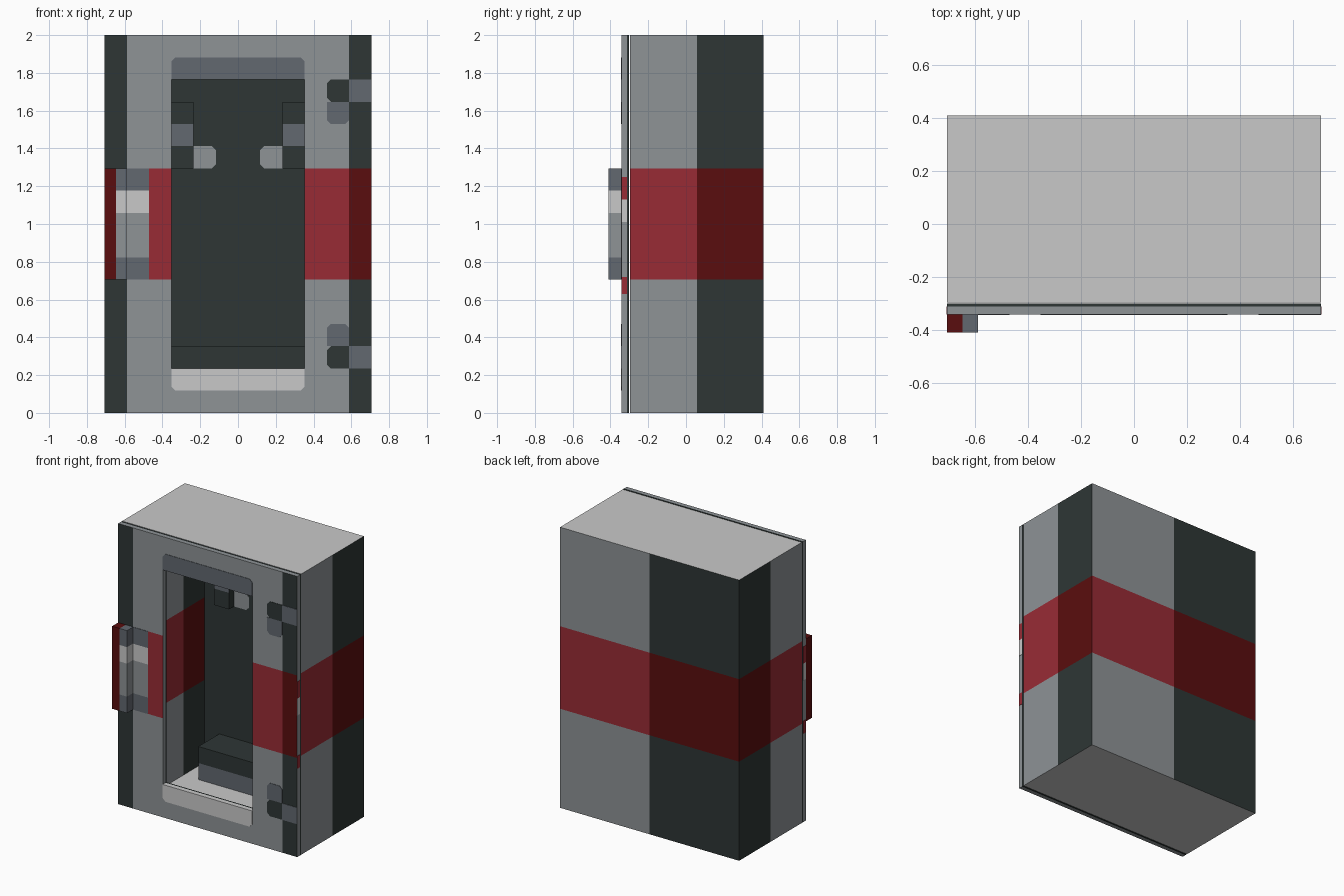
import bpy, bmesh
from mathutils import Vector

cube = bpy.data.objects.get("Cube")
if cube:
    bpy.data.objects.remove(cube, do_unlink=True)

U = 2 / 17                      # module: the locker is 12 x 17 modules
BACK, BOX_FRONT = 0.41, 0.41 - 6 * U
DOOR_FRONT, DOOR_BACK, LINER_BACK = -0.341, -0.312, -0.301
INNER_BACK = BACK - U


def srgb(r, g, b):
    lin = lambda c: c / 12.92 if c <= 0.04045 else ((c + 0.055) / 1.055) ** 2.4
    return (lin(r / 255), lin(g / 255), lin(b / 255), 1)


PALETTE = {
    "mid_grey": srgb(142, 147, 150),
    "charcoal": srgb(46, 54, 53),
    "red": srgb(152, 43, 53),
    "dark_red": srgb(90, 13, 14),
    "light_grey": srgb(201, 201, 201),
    "slate": srgb(98, 104, 112),
}
NAMES = list(PALETTE)
MATS = []
for mat_name, colour in PALETTE.items():
    m = bpy.data.materials.new(mat_name)
    m.use_nodes = True
    m.diffuse_color = colour
    m.node_tree.nodes["Principled BSDF"].inputs["Base Color"].default_value = colour
    MATS.append(m)


def cut(bm, axis, values):
    """Slice every face along planes square to one axis."""
    no = Vector([float(i == axis) for i in range(3)])
    for v in values:
        bmesh.ops.bisect_plane(bm, geom=bm.verts[:] + bm.edges[:] + bm.faces[:],
                               plane_co=no * v, plane_no=no, dist=1e-5)


def add_cuboid(bm, lo, hi):
    lo, hi = Vector(lo), Vector(hi)
    verts = bmesh.ops.create_cube(bm, size=1)["verts"]
    for v in verts:
        v.co = (lo + hi) / 2 + v.co * (hi - lo)
    return list({f for v in verts for f in v.link_faces})


def finish(bm, name, rule):
    """Colour faces by rule(centre, normal), or by one colour name."""
    bm.normal_update()
    for f in bm.faces:
        key = rule if isinstance(rule, str) else rule(f.calc_center_median(), f.normal)
        f.material_index = NAMES.index(key)
    mesh = bpy.data.meshes.new(name)
    bm.to_mesh(mesh)
    bm.free()
    for m in MATS:
        mesh.materials.append(m)
    obj = bpy.data.objects.new(name, mesh)
    bpy.context.collection.objects.link(obj)
    return obj


def box(name, lo, hi, rule, xcuts=(), zcuts=()):
    bm = bmesh.new()
    add_cuboid(bm, lo, hi)
    cut(bm, 0, xcuts)
    cut(bm, 2, zcuts)
    return finish(bm, name, rule)


def plate(name, x0, x1, z0, z1, colour, corners="", y=DOOR_FRONT):
    """Thin front-facing panel, in modules; corners: a=bottom left, b=bottom right, c=top right, d=top left."""
    k, pts = 0.18, []
    for key, x, z, sx, sz in (("a", x0, z0, 1, 1), ("b", x1, z0, -1, 1),
                              ("c", x1, z1, -1, -1), ("d", x0, z1, 1, -1)):
        if key in corners:
            pair = [(x, z + sz * k), (x + sx * k, z)]
            pts += pair if key in "ac" else pair[::-1]
        else:
            pts.append((x, z))
    bm = bmesh.new()
    face = bm.faces.new([bm.verts.new((x * U, y, z * U)) for x, z in pts])
    ext = bmesh.ops.extrude_face_region(bm, geom=[face])["geom"]
    for v in ext:
        if isinstance(v, bmesh.types.BMVert):
            v.co.y -= 0.003
    bmesh.ops.recalc_face_normals(bm, faces=bm.faces[:])
    return finish(bm, name, colour)


def striped(c):
    return 6 * U < c.z < 11 * U


# Cabinet shell with an open-fronted cavity
def cabinet_rule(c, n):
    if abs(n.z) > 0.5:
        return "light_grey"
    if n.y < -0.5:
        return "charcoal" if c.y > 0 else "mid_grey"
    shaded = c.x < 0 if n.y > 0.5 else c.y > BACK - 3 * U
    if striped(c):
        return "dark_red" if shaded else "red"
    return "charcoal" if shaded else "mid_grey"


bm = bmesh.new()
add_cuboid(bm, (-6 * U, BOX_FRONT, 0), (6 * U, BACK, 17 * U))
inner = add_cuboid(bm, (-4 * U, BOX_FRONT, U), (4 * U, INNER_BACK, 16 * U))
bmesh.ops.reverse_faces(bm, faces=inner)
bmesh.ops.delete(bm, geom=[f for f in bm.faces if f.calc_center_median().y < BOX_FRONT + 0.001],
                 context="FACES_ONLY")
bmesh.ops.bridge_loops(bm, edges=[e for e in bm.edges if e.is_boundary])
bmesh.ops.recalc_face_normals(bm, faces=bm.faces[:])
cut(bm, 0, [0])
cut(bm, 1, [BACK - 3 * U])
cut(bm, 2, [6 * U, 11 * U])
finish(bm, "cabinet", cabinet_rule)


# Door frame and its dark liner
def door_rule(c, n):
    if n.y < -0.5:
        edge = abs(c.x) > 5 * U
        if striped(c):
            return "dark_red" if edge else "red"
        return "charcoal" if edge else "mid_grey"
    if n.y > 0.5:
        return "charcoal"
    if abs(n.z) > 0.5 and abs(c.x) < 3 * U and U < c.z < 16 * U:
        return "light_grey" if n.z > 0 else "slate"
    return "mid_grey"


def frame(name, y0, y1, rule):
    bm = bmesh.new()
    add_cuboid(bm, (-6 * U, y0, 0), (6 * U, y1, 17 * U))
    cut(bm, 0, [-5 * U, -3 * U, 3 * U, 5 * U])
    cut(bm, 2, [2 * U, 6 * U, 11 * U, 15 * U])
    hole = []
    for f in bm.faces:
        c = f.calc_center_median()
        if abs(f.normal.y) > 0.5 and abs(c.x) < 3 * U and 2 * U < c.z < 15 * U:
            hole.append(f)
    bmesh.ops.delete(bm, geom=hole, context="FACES")
    bmesh.ops.bridge_loops(bm, edges=[e for e in bm.edges if e.is_boundary])
    bmesh.ops.recalc_face_normals(bm, faces=bm.faces[:])
    finish(bm, name, rule)


frame("door_frame", DOOR_FRONT, DOOR_BACK, door_rule)
frame("door_liner", DOOR_BACK, LINER_BACK, "charcoal")

# Window trim
plate("window_head_trim", -3, 3, 15, 16, "slate", "cd")
plate("window_sill_trim", -3, 3, 1, 2, "light_grey", "ab")

# Hinges, mirrored top to bottom
for label, z, leaf, knuckle_cut, leaf_cut in (("upper", 14, 13, "ad", "ab"),
                                              ("lower", 2, 3, "ad", "cd")):
    plate(label + "_hinge_pin", 4, 5, z, z + 1, "charcoal", knuckle_cut)
    plate(label + "_hinge_strap", 5, 6, z, z + 1, "slate")
    plate(label + "_hinge_leaf", 4, 5, leaf, leaf + 1, "slate", leaf_cut)

# Handle and its mounting plate
BANDS = ((6, 7, "slate"), (7, 9, "mid_grey"), (9, 10, "light_grey"), (10, 11, "slate"))


def handle_rule(c, n):
    if c.x < -5.5 * U:
        return "dark_red"
    return next(col for z0, z1, col in BANDS if c.z <= z1 * U + 1e-4)


box("handle", (-6 * U, -0.41, 6 * U), (-5 * U, DOOR_FRONT, 11 * U), handle_rule,
    xcuts=[-5.5 * U], zcuts=[7 * U, 9 * U, 10 * U])
for z0, z1, col in BANDS:
    plate("handle_plate", -5, -4, z0, z1, col)

# Latch strips on the door edges
for side in (-1, 1):
    x0, x1 = sorted((side * 6 * U, side * (6 * U + 0.002)))
    for z0, z1, col in ((0.63, 0.72, "red"), (1.01, 1.13, "light_grey"), (1.13, 1.25, "red")):
        box("latch_strip", (x0, DOOR_FRONT, z0), (x1, DOOR_BACK, z1), col)

# Bench inside
box("bench", (-3 * U, INNER_BACK - 2 * U, U), (3 * U, INNER_BACK, 3 * U),
    lambda c, n: "slate" if c.z < 2 * U and abs(n.z) < 0.5 else "charcoal", zcuts=[2 * U])

# Wall brackets and pads inside
for side in (-1, 1):
    x0, x1 = sorted((side * 2, side * 3))
    box("wall_bracket", (x0 * U, INNER_BACK - U / 2, 11 * U), (x1 * U, INNER_BACK, 14 * U),
        lambda c, n: "slate" if n.y < -0.5 and 12 * U < c.z < 13 * U else "charcoal",
        zcuts=[12 * U, 13 * U])
    p0, p1 = sorted((side, side * 2))
    plate("wall_pad", p0, p1, 11, 12, "mid_grey", "bc" if side < 0 else "ad", INNER_BACK)
